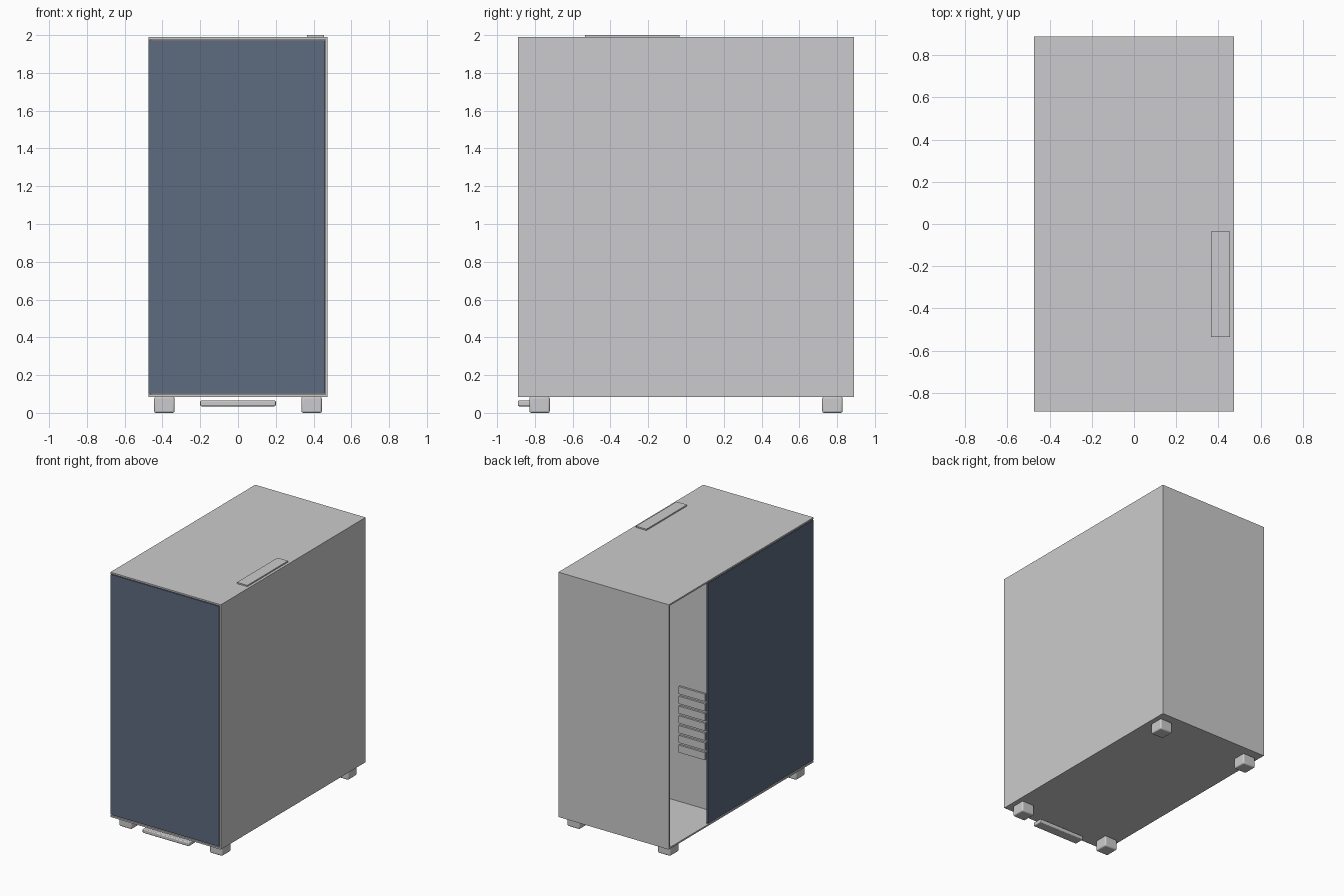
import bpy, math

if "Cube" in bpy.data.objects:
    bpy.data.objects.remove(bpy.data.objects["Cube"])


def material(name, rgb):
    m = bpy.data.materials.new(name)
    m.diffuse_color = (*rgb, 1)
    m.use_nodes = True
    m.node_tree.nodes["Principled BSDF"].inputs["Base Color"].default_value = m.diffuse_color
    return m


GREY = material("light grey metal", (0.60, 0.60, 0.61))
GLASS = material("dark blue glass", (0.11, 0.145, 0.21))


def box(name, x, y, z, mat=GREY, bevel=0):
    """Box from its (min, max) extents on each axis."""
    ext = (x, y, z)
    bpy.ops.mesh.primitive_cube_add(size=1, location=[sum(e) / 2 for e in ext])
    ob = bpy.context.object
    ob.name = name
    ob.scale = [e[1] - e[0] for e in ext]
    bpy.ops.object.transform_apply(location=False, rotation=False, scale=True)
    ob.data.materials.append(mat)
    if bevel:
        b = ob.modifiers.new("rounded edges", "BEVEL")
        b.width, b.segments = bevel, 3
        bpy.ops.object.shade_smooth_by_angle()
    return ob


X, Y, Z0, Z1, T = 0.475, 0.89, 0.085, 1.99, 0.012

# Sheet metal shell
box("top_panel", (-X, X), (-Y, Y), (Z1 - T, Z1))
box("floor_panel", (-X, X), (-Y, Y), (Z0, Z0 + T))
box("right_panel", (X - T, X), (-Y, Y), (Z0 + T, Z1 - T))
box("back_panel", (-X, X - T), (Y - T, Y), (Z0 + T, Z1 - T))

# Glass panels on the front and the forward part of the left side
gz = (Z0 + T + 0.006, Z1 - T - 0.006)
box("front_glass", (-X, X - T - 0.003), (-Y + 0.002, -Y + 0.014), gz, GLASS)
box("side_glass", (-X, -X + T), (-Y + 0.014, 0.41), gz, GLASS)

# Recessed bulkhead with expansion slot covers and exhaust ring
WALL = 0.21
box("inner_bulkhead", (-X + T, X - T), (WALL - T, WALL), (Z0 + T, Z1 - T))
for i in range(7):
    z = 0.485 + i * 0.076
    box(f"slot_cover_{i + 1}", (-0.32, -0.095), (WALL, WALL + 0.015), (z, z + 0.058))
bpy.ops.mesh.primitive_cylinder_add(vertices=48, radius=0.18, depth=0.015,
                                    location=(0.175, WALL + 0.007, 1.33),
                                    rotation=(math.pi / 2, 0, 0))
fan = bpy.context.object
fan.name = "exhaust_disc"
fan.data.materials.append(GREY)
bpy.ops.object.shade_smooth_by_angle()

# Control strip on the top and handle bar under the front
box("control_strip", (0.365, 0.455), (-0.535, -0.035), (Z1, 2.0))
box("front_bar", (-0.2, 0.2), (-Y, -0.81), (0.035, 0.065), bevel=0.006)

# Feet
for sx in (-1, 1):
    for sy in (-1, 1):
        cx, cy = sx * 0.39, sy * 0.775
        box("foot", (cx - 0.054, cx + 0.054), (cy - 0.054, cy + 0.054), (0, Z0), bevel=0.01)
